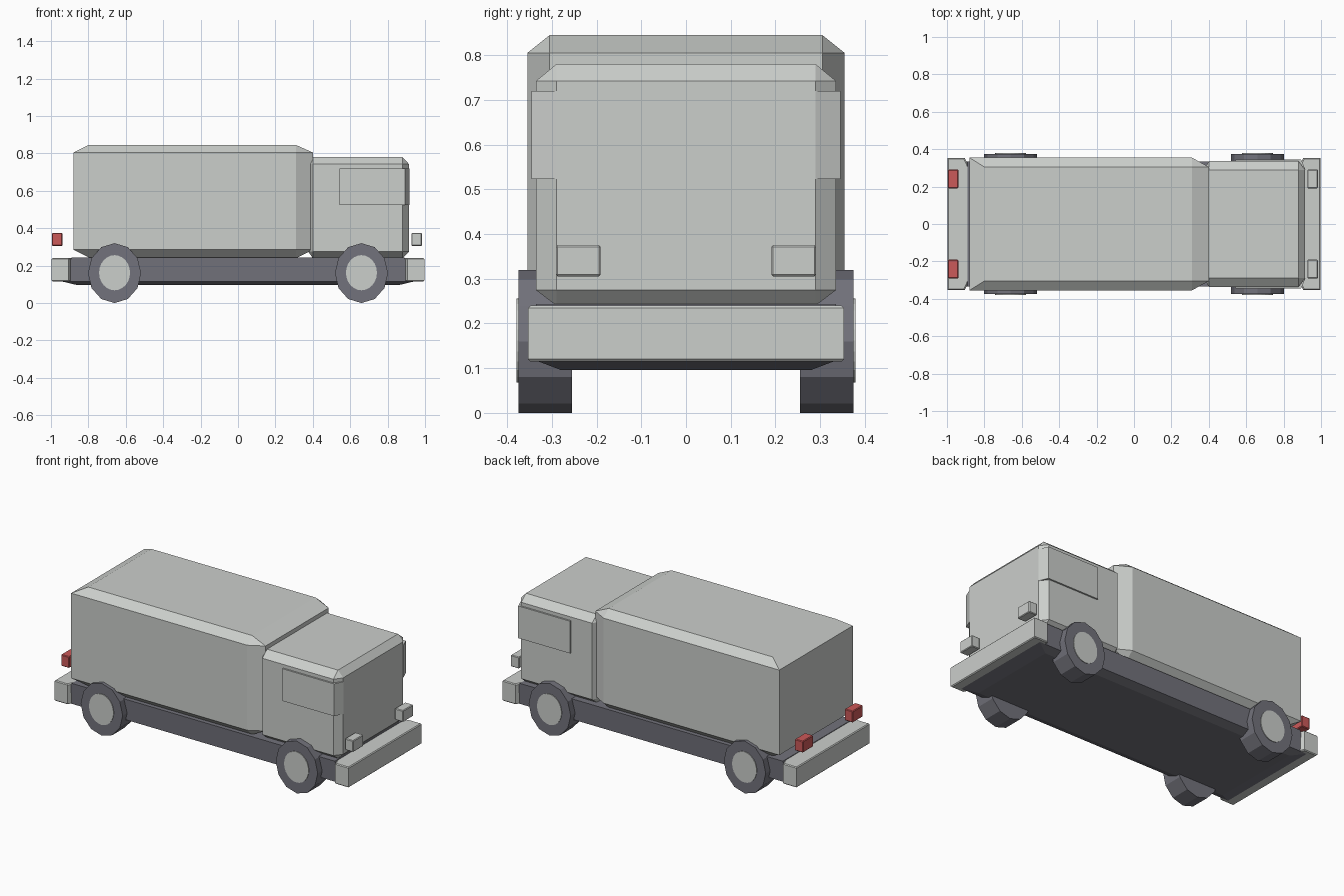
import bpy, bmesh, math
from mathutils import Vector

cube = bpy.data.objects.get("Cube")
if cube:
    bpy.data.objects.remove(cube, do_unlink=True)


def material(name, r, g, b):
    m = bpy.data.materials.new(name)
    m.use_nodes = True
    m.diffuse_color = (r, g, b, 1)
    m.node_tree.nodes["Principled BSDF"].inputs["Base Color"].default_value = (r, g, b, 1)
    return m


light_grey = material("light grey paint", 0.60, 0.62, 0.60)
dark_grey = material("dark grey", 0.17, 0.17, 0.20)
red = material("red lamp", 0.60, 0.10, 0.10)


def finish(name, bm, mat):
    bmesh.ops.recalc_face_normals(bm, faces=bm.faces)
    mesh = bpy.data.meshes.new(name)
    bm.to_mesh(mesh)
    bm.free()
    mesh.materials.append(mat)
    obj = bpy.data.objects.new(name, mesh)
    bpy.context.collection.objects.link(obj)
    return obj


def hull(name, layers, mat, mirror=True):
    """Convex body from horizontal outlines: (z, [(x, y), ...]), mirrored in y."""
    bm = bmesh.new()
    for z, outline in layers:
        for x, y in outline:
            for s in ((1, -1) if mirror else (1,)):
                bm.verts.new((x, s * y, z))
    result = bmesh.ops.convex_hull(bm, input=bm.verts[:])
    loose = [v for v in bm.verts if not v.link_faces]
    bmesh.ops.delete(bm, geom=loose, context="VERTS")
    bmesh.ops.dissolve_limit(bm, angle_limit=math.radians(1), verts=bm.verts[:], edges=bm.edges[:])
    return finish(name, bm, mat)


def block(name, center, size, mat, bevel=0.004):
    bm = bmesh.new()
    bmesh.ops.create_cube(bm, size=1)
    for v in bm.verts:
        v.co = Vector(c + p * s for c, p, s in zip(center, v.co, size))
    bmesh.ops.bevel(bm, geom=bm.edges[:], offset=bevel, segments=1, affect="EDGES")
    return finish(name, bm, mat)


def disc(name, center, rx, rz, width, sides, mat):
    """Cylinder lying along y, slightly taller than wide, with a vertex at the top."""
    bm = bmesh.new()
    bmesh.ops.create_cone(bm, cap_ends=True, segments=sides, radius1=1, radius2=1, depth=width)
    for v in bm.verts:
        x, y, z = v.co
        v.co = Vector(center) + Vector((x * rx, z, y * rz))
    return finish(name, bm, mat)


# Cargo body with chamfered roof, floor and front corners
cargo_outline = [(-0.88, 0.355), (0.31, 0.355), (0.40, 0.305)]
hull("cargo_body", [
    (0.845, [(-0.80, 0.305), (0.31, 0.305)]),
    (0.805, cargo_outline),
    (0.285, cargo_outline),
    (0.24, [(-0.79, 0.305), (0.31, 0.305)]),
], light_grey)

# Cab
cab_outline = [(0.375, 0.29), (0.40, 0.336), (0.88, 0.336), (0.915, 0.29)]
cab_inner = [(0.40, 0.29), (0.88, 0.29)]
hull("cab", [(0.78, cab_inner), (0.742, cab_outline),
             (0.275, cab_outline), (0.24, cab_inner)], light_grey)

# Chassis with a slightly tapered underside
hull("chassis", [
    (0.243, [(-0.89, 0.335), (0.89, 0.335)]),
    (0.115, [(-0.94, 0.33), (0.94, 0.33)]),
    (0.096, [(-0.86, 0.28), (0.86, 0.28)]),
], dark_grey)

# Bumpers, chamfered at the inner corners
for end, s in (("front", 1), ("rear", -1)):
    outer = [(s * 0.885, 0.31), (s * 0.905, 0.353), (s * 0.996, 0.353)]
    rim = [(s * 0.89, 0.305), (s * 0.91, 0.348), (s * 0.991, 0.348)]
    hull(end + "_bumper", [(0.24, rim), (0.235, outer),
                           (0.12, outer), (0.115, rim)], light_grey)

for side, s in (("left", 1), ("right", -1)):
    # Side window panel wrapping the front corner of the cab
    panel = [(0.543, s * 0.32), (0.543, s * 0.346), (0.893, s * 0.346), (0.917, s * 0.29)]
    hull(side + "_window_panel", [(0.72, panel), (0.523, panel)], light_grey, mirror=False)

    # Lamps
    block(side + "_headlight", (0.955, s * 0.241, 0.34), (0.056, 0.1, 0.07), light_grey)
    block(side + "_tail_light", (-0.967, s * 0.241, 0.34), (0.056, 0.1, 0.07), red)

    # Wheels
    for end, x in (("front", 0.66), ("rear", -0.66)):
        disc(f"{side}_{end}_tyre", (x, s * 0.315, 0.16), 0.142, 0.16, 0.12, 12, dark_grey)
        disc(f"{side}_{end}_hub", (x, s * 0.368, 0.162), 0.083, 0.094, 0.022, 24, light_grey)
